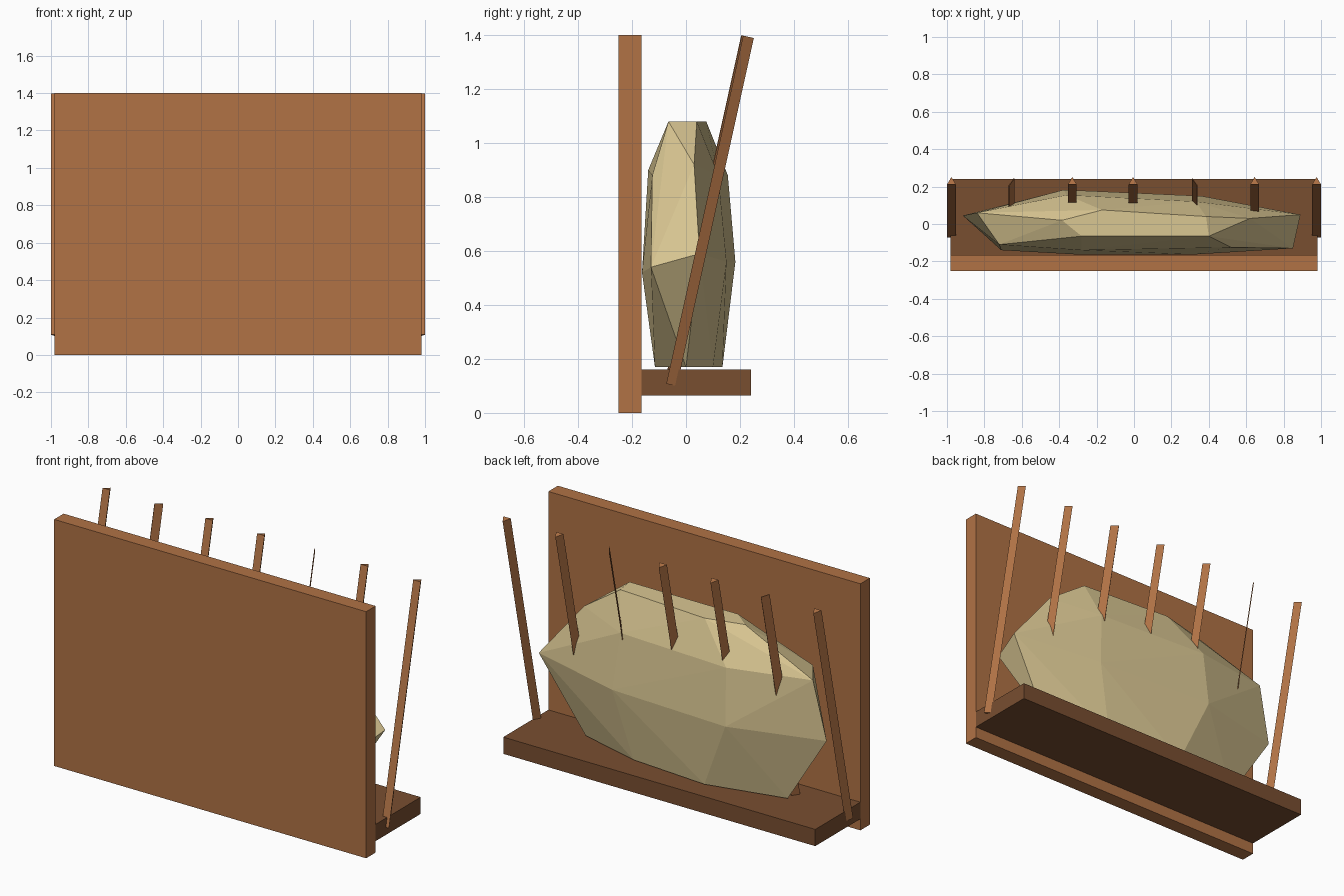
import bpy, bmesh, math
from mathutils import Vector

if "Cube" in bpy.data.objects:
    bpy.data.objects.remove(bpy.data.objects["Cube"])


def material(name, rgb):
    m = bpy.data.materials.new(name)
    m.diffuse_color = (*rgb, 1)
    m.use_nodes = True
    m.node_tree.nodes["Principled BSDF"].inputs["Base Color"].default_value = m.diffuse_color
    return m


wood = material("wood", (0.44, 0.17, 0.06))
dark_wood = material("dark wood", (0.19, 0.077, 0.03))
straw = material("straw", (0.70, 0.57, 0.29))


def finish(name, bm, mat):
    bmesh.ops.recalc_face_normals(bm, faces=bm.faces)
    me = bpy.data.meshes.new(name)
    bm.to_mesh(me)
    bm.free()
    me.materials.append(mat)
    ob = bpy.data.objects.new(name, me)
    bpy.context.collection.objects.link(ob)


def box(name, lo, hi, mat):
    lo, hi = Vector(lo), Vector(hi)
    bm = bmesh.new()
    bmesh.ops.create_cube(bm, size=1)
    for v in bm.verts:
        v.co = (lo + hi) / 2 + v.co * (hi - lo)
    finish(name, bm, mat)


def bar(name, x, section, mat):
    """Sweep a small section along the leaning bar axis."""
    a, b = Vector((x, -0.06, 0.105)), Vector((x, 0.225, 1.395))
    d = (b - a).normalized()
    side = Vector((1, 0, 0))
    out = d.cross(side)
    bm = bmesh.new()
    ends = [[bm.verts.new(p + side * u + out * v) for u, v in section] for p in (a, b)]
    n = len(section)
    for i in range(n):
        j = (i + 1) % n
        bm.faces.new((ends[0][i], ends[0][j], ends[1][j], ends[1][i]))
    bm.faces.new(ends[0])
    bm.faces.new(ends[1])
    finish(name, bm, mat)


# Back board and bottom shelf
box("back_board", (-0.98, -0.25, 0), (0.98, -0.165, 1.4), wood)
box("shelf", (-0.98, -0.165, 0.065), (0.98, 0.24, 0.16), dark_wood)

# Leaning bars: three-sided rods, two of them flat slats
R = 0.027
rod = [(R * math.cos(math.radians(t)), R * math.sin(math.radians(t))) for t in (90, 210, 330)]


def slat(sign):
    c, s, w, t = 0.57, 0.82 * sign, 0.024, 0.002
    return [(c * p - s * q, s * p + c * q) for p, q in ((-w, -t), (w, -t), (w, t), (-w, t))]


for i, x in enumerate((-0.976, -0.655, -0.33, -0.005, 0.325, 0.645, 0.976)):
    section = {1: slat(1), 4: slat(-1)}.get(i, rod)
    bar(f"bar_{i + 1}", x, section, wood)

# Faceted straw heap
points = [
    # top
    (0.40, -0.065, 1.08), (-0.28, -0.065, 1.08), (-0.385, 0.02, 1.08),
    (-0.17, 0.075, 1.08), (0.385, 0.04, 1.08),
    # upper ring
    (0.62, 0.03, 0.92), (0.33, 0.12, 0.88), (-0.36, 0.155, 0.88),
    (-0.84, 0.06, 0.90), (-0.72, -0.11, 0.89), (-0.28, -0.14, 0.90), (0.52, -0.125, 0.88),
    # widest ring
    (0.89, 0.05, 0.59), (0.36, 0.15, 0.56), (-0.375, 0.183, 0.56), (-0.915, 0.045, 0.57),
    (-0.71, -0.14, 0.55), (-0.30, -0.163, 0.52), (0.32, -0.163, 0.52), (0.85, -0.13, 0.54),
    # bottom
    (0.63, 0.0, 0.17), (0.26, 0.10, 0.17), (-0.21, 0.135, 0.17), (-0.66, 0.03, 0.17),
    (-0.32, -0.115, 0.17), (0.35, -0.115, 0.17),
]
bm = bmesh.new()
for p in points:
    bm.verts.new(p)
hull = bmesh.ops.convex_hull(bm, input=bm.verts)
loose = {g for g in hull["geom_interior"] + hull["geom_unused"] if isinstance(g, bmesh.types.BMVert)}
bmesh.ops.delete(bm, geom=list(loose), context="VERTS")
finish("straw_heap", bm, straw)
